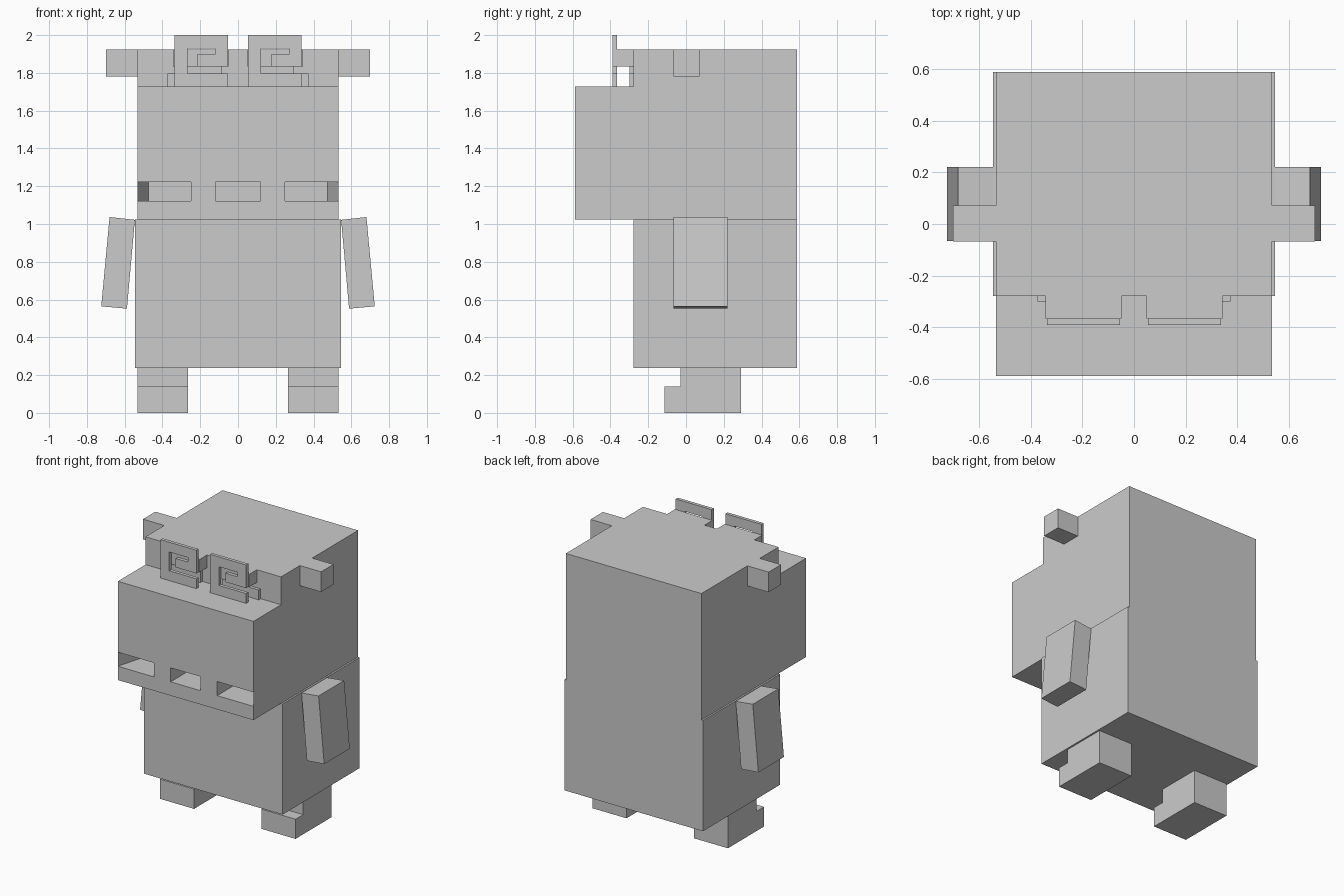
import bpy
import bmesh
from mathutils import Vector

cube = bpy.data.objects.get("Cube")
if cube:
    bpy.data.objects.remove(cube, do_unlink=True)

# Single flat colour
grey = bpy.data.materials.new("light_grey")
grey.use_nodes = True
grey.diffuse_color = (0.6, 0.6, 0.6, 1)
grey.node_tree.nodes["Principled BSDF"].inputs["Base Color"].default_value = (0.6, 0.6, 0.6, 1)

# Which coordinates an outline uses, per extrusion axis
PLACE = {
    "x": lambda a, b, t: Vector((t, a, b)),
    "y": lambda a, b, t: Vector((a, t, b)),
    "z": lambda a, b, t: Vector((a, b, t)),
}


def add_prism(bm, outline, axis, lo, hi):
    """Extrude a flat outline along an axis."""
    put = PLACE[axis]
    face = bm.faces.new([bm.verts.new(put(a, b, lo)) for a, b in outline])
    moved = bmesh.ops.extrude_face_region(bm, geom=[face])["geom"]
    verts = [v for v in moved if isinstance(v, bmesh.types.BMVert)]
    bmesh.ops.translate(bm, verts=verts, vec=put(0, 0, hi - lo))


def build(name, prisms, mirror=False):
    """Make one object from a list of prisms, optionally mirrored across x."""
    bm = bmesh.new()
    for prism in prisms:
        add_prism(bm, *prism)
    bmesh.ops.recalc_face_normals(bm, faces=bm.faces)
    mesh = bpy.data.meshes.new(name)
    bm.to_mesh(mesh)
    bm.free()
    mesh.materials.append(grey)
    obj = bpy.data.objects.new(name, mesh)
    bpy.context.collection.objects.link(obj)
    if mirror:
        obj.modifiers.new("mirror", "MIRROR").use_mirror_merge = False
    return obj


def box(x0, x1, y0, y1, z0, z1):
    return ([(x0, y0), (x1, y0), (x1, y1), (x0, y1)], "z", z0, z1)


FRONT, BACK, CHEST = -0.588, 0.588, -0.278
HEAD = 0.533
EYE_LOW, EYE_HIGH, EYE_BACK = 1.123, 1.223, -0.37

# Head: chin slab, slotted eye band, stepped crown
half_band = [(0.118, EYE_BACK), (0.118, FRONT), (0.248, FRONT),
             (0.248, EYE_BACK), (0.473, EYE_BACK), (HEAD, FRONT), (HEAD, BACK)]
band = half_band + [(-x, y) for x, y in reversed(half_band)]
crown = [(FRONT, EYE_HIGH), (BACK, EYE_HIGH), (BACK, 1.925),
         (CHEST, 1.925), (CHEST, 1.727), (FRONT, 1.727)]
build("head", [
    box(-HEAD, HEAD, FRONT, BACK, 1.025, EYE_LOW),
    (band, "z", EYE_LOW, EYE_HIGH),
    (crown, "x", -HEAD, HEAD),
])

# Body
build("body", [box(-0.545, 0.545, CHEST, BACK, 0.238, 1.025)])

# Ears
build("ears", [box(HEAD, 0.7, -0.067, 0.072, 1.782, 1.925)], mirror=True)

# Arms, splayed outward
arm = [(0.546, 1.022), (0.68, 1.037), (0.724, 0.564), (0.588, 0.552)]
build("arms", [(arm, "y", -0.066, 0.221)], mirror=True)

# Legs with a toe step
leg = [(-0.115, 0), (0.29, 0), (0.29, 0.238), (-0.03, 0.238),
       (-0.03, 0.14), (-0.115, 0.14)]
build("legs", [(leg, "x", 0.265, HEAD)], mirror=True)

# Square spiral plates on the brow
spiral = [(0, 1.727), (0.283, 1.727), (0.283, 1.797), (0.069, 1.797),
          (0.069, 1.93), (0.215, 1.93), (0.215, 1.898), (0.12, 1.898),
          (0.12, 1.835), (0.283, 1.835), (0.283, 2), (0, 2)]
for name, left in (("right_spiral", -0.337), ("left_spiral", 0.054)):
    build(name, [([(x + left, z) for x, z in spiral], "y", -0.39, -0.366)])

# Brackets joining the spirals to the crown
build("spiral_brackets", [box(0.049, 0.343, -0.366, CHEST, 1.835, 1.925)], mirror=True)

# Low trim behind the spirals
build("brow_trim", [
    box(0.085, 0.373, -0.3, CHEST, 1.727, 1.797),
    box(0.085, 0.293, -0.3, CHEST, 1.797, 1.835),
], mirror=True)
